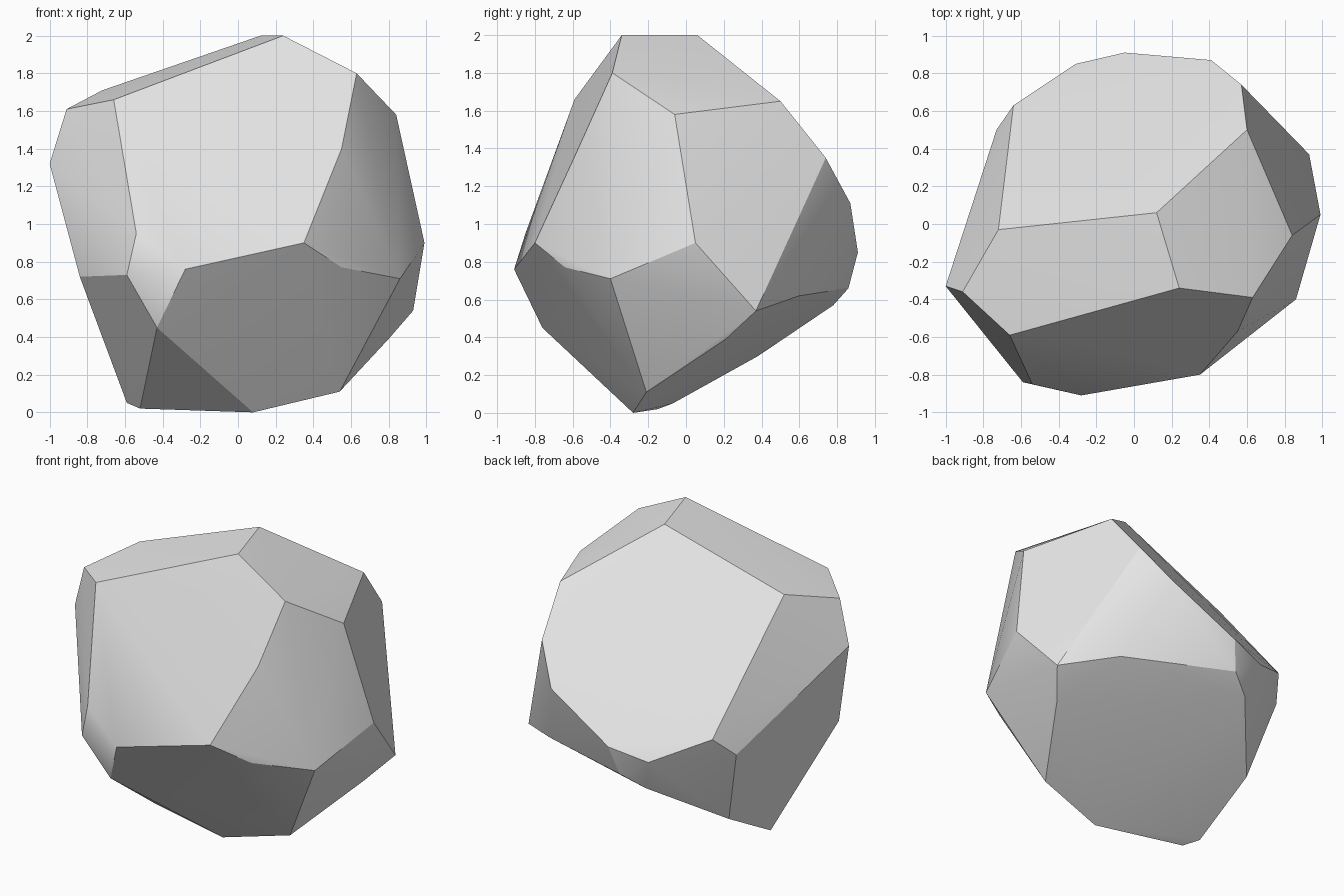
import bpy
import bmesh
import math

# Remove the default cube if present
default_cube = bpy.data.objects.get("Cube")
if default_cube:
    bpy.data.objects.remove(default_cube, do_unlink=True)

# Corners of the boulder, grouped by the facet ring they belong to
summit = [(.24, -.34, 2), (.12, .06, 2), (-.1, .03, 1.91), (-.72, -.03, 1.71)]
shoulders = [(.63, -.39, 1.8), (.84, -.06, 1.58), (.6, .5, 1.65),
             (-.66, -.59, 1.66), (-.91, -.36, 1.61), (-1, -.33, 1.32)]
back_rim = [(.57, .74, 1.35), (.41, .87, 1.11), (-.05, .91, .85),
            (-.31, .85, .79), (-.64, .63, .95), (-.73, .5, .82)]
front_rim = [(.55, -.57, 1.4), (.35, -.8, .9), (-.28, -.91, .76),
             (-.54, -.85, .95), (-.59, -.84, .73), (-.43, -.76, .45)]
side_corners = [(.99, .05, .9), (.55, -.64, .77), (.86, -.4, .71),
                (-.84, -.45, .72)]
underside = [(.54, -.21, .11), (.08, -.28, 0), (-.52, -.15, .02),
             (-.59, -.07, .05), (-.59, .38, .3), (-.24, .78, .57),
             (-.1, .86, .66), (.61, .6, .62), (.93, .37, .54),
             (.8, .21, .39)]


def make_material(name, colour):
    """Create one flat colour for both viewport and render."""
    material = bpy.data.materials.new(name)
    material.use_nodes = True
    material.diffuse_color = colour
    shader = next(node for node in material.node_tree.nodes
                  if node.type == "BSDF_PRINCIPLED")
    shader.inputs["Base Color"].default_value = colour
    return material


def make_hull(name, rings, material):
    """Wrap a faceted convex skin around all corner rings."""
    mesh_builder = bmesh.new()
    for ring in rings:
        for corner in ring:
            mesh_builder.verts.new(corner)
    result = bmesh.ops.convex_hull(mesh_builder, input=mesh_builder.verts[:])
    spare = [item for item in result["geom_interior"]
             if isinstance(item, bmesh.types.BMVert)]
    bmesh.ops.delete(mesh_builder, geom=spare, context="VERTS")
    bmesh.ops.recalc_face_normals(mesh_builder, faces=mesh_builder.faces[:])

    mesh = bpy.data.meshes.new(name)
    mesh_builder.to_mesh(mesh)
    mesh_builder.free()
    mesh.materials.append(material)
    hull = bpy.data.objects.new(name, mesh)
    bpy.context.collection.objects.link(hull)
    return hull


# Chipped boulder with broad facets
stone_grey = make_material("stone grey", (.8, .8, .8, 1))
boulder = make_hull("boulder", [summit, shoulders, back_rim, front_rim,
                                side_corners, underside], stone_grey)

# Soften shallow creases and keep the facet edges crisp
bpy.ops.object.select_all(action="DESELECT")
boulder.select_set(True)
bpy.context.view_layer.objects.active = boulder
bpy.ops.object.shade_smooth_by_angle(angle=math.radians(25))
